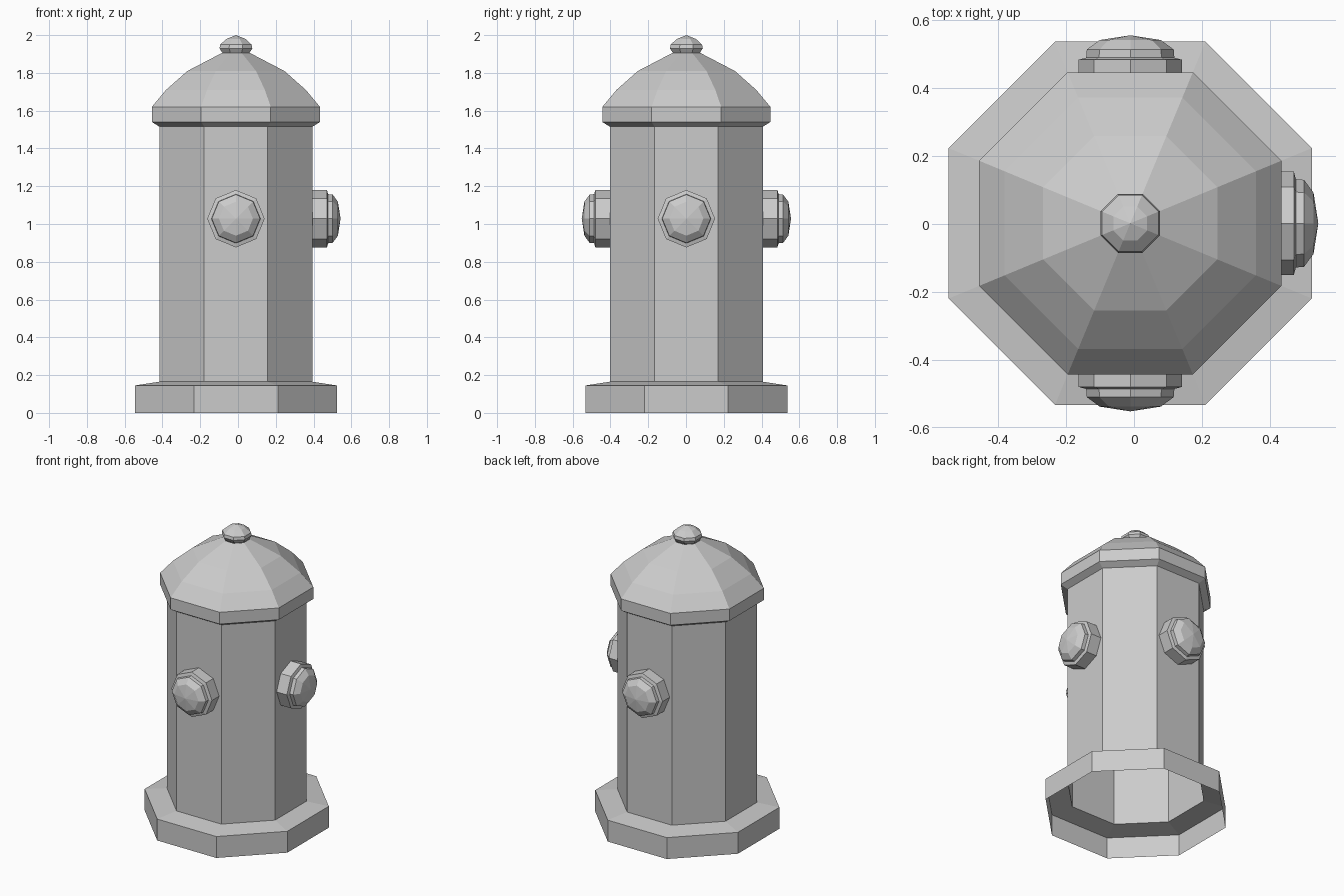
import bpy, bmesh
from math import pi, cos, sin
from mathutils import Matrix

if "Cube" in bpy.data.objects:
    bpy.data.objects.remove(bpy.data.objects["Cube"])

SIDES = 8
CENTRE = Matrix.Translation((-0.011, 0.002, 0))


def lathe(name, profile, turn, matrix):
    """Revolve (radius, height) points into an eight-sided flat-faced shell."""
    bm = bmesh.new()
    rings = []
    for r, z in profile:
        if r == 0:
            rings.append([bm.verts.new((0, 0, z))] * SIDES)
        else:
            rings.append([bm.verts.new((r * cos(turn + 2 * pi * i / SIDES),
                                        r * sin(turn + 2 * pi * i / SIDES), z))
                          for i in range(SIDES)])
    for a, b in zip(rings, rings[1:]):
        for i in range(SIDES):
            j = (i + 1) % SIDES
            corners = [a[i], a[j], b[j], b[i]]
            bm.faces.new(list(dict.fromkeys(corners)))
    mesh = bpy.data.meshes.new(name)
    bm.to_mesh(mesh)
    bm.free()
    obj = bpy.data.objects.new(name, mesh)
    obj.matrix_world = matrix
    bpy.context.collection.objects.link(obj)
    return obj


def flats(profile):
    """Convert centre-to-flat distances to corner radii."""
    return [(r / cos(pi / SIDES), z) for r, z in profile]


# Hollow base flange, open underneath
lathe("base", flats([(0.535, 0), (0.535, 0.145), (0.405, 0.165)]), pi / 8, CENTRE)

# Barrel
lathe("barrel", flats([(0.405, 0.165), (0.405, 1.515)]), pi / 8, CENTRE)

# Bonnet with rim and faceted dome
lathe("bonnet", flats([(0.405, 1.515), (0.445, 1.54), (0.445, 1.62), (0.37, 1.71),
                       (0.257, 1.81), (0.075, 1.905)]), pi / 8, CENTRE)

# Knob on top
lathe("knob", flats([(0.07, 1.904), (0.087, 1.93), (0.083, 1.95),
                     (0.05, 1.98), (0, 2.0)]), pi / 8, CENTRE)

# Hose outlets with stepped caps: front, right and back
outlet = [(0.152, 0.40), (0.152, 0.482), (0.13, 0.488), (0.128, 0.512),
          (0.09, 0.54), (0, 0.554)]
for name, angle in (("front", -pi / 2), ("right", 0), ("back", pi / 2)):
    lathe(name + "_outlet", outlet, 0,
          CENTRE @ Matrix.Translation((0, 0, 1.028))
          @ Matrix.Rotation(angle, 4, 'Z') @ Matrix.Rotation(pi / 2, 4, 'Y'))
